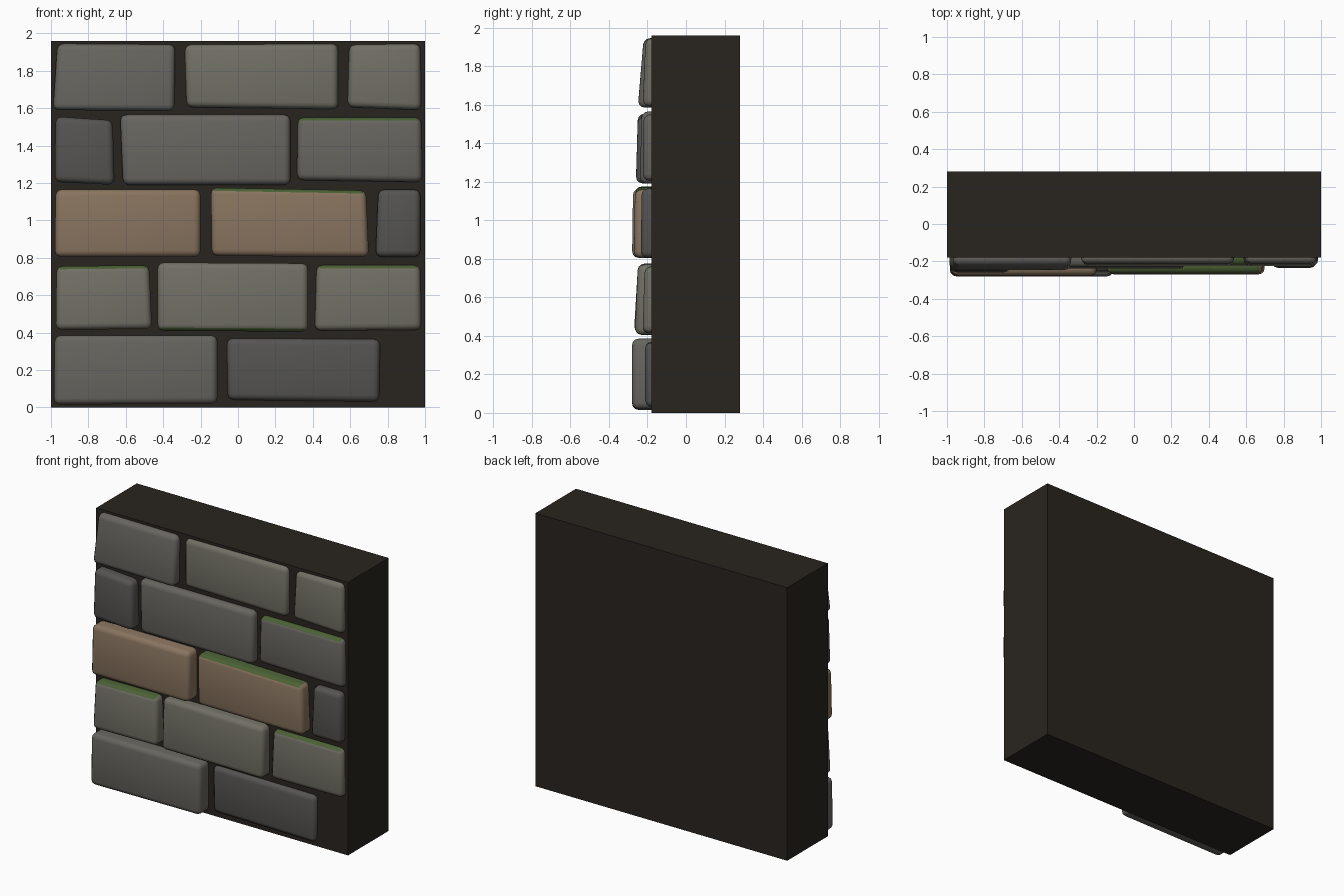
import bpy, bmesh

if "Cube" in bpy.data.objects:
    bpy.data.objects.remove(bpy.data.objects["Cube"])

def material(name, rgb):
    m = bpy.data.materials.new(name)
    m.diffuse_color = (*rgb, 1)
    m.use_nodes = True
    m.node_tree.nodes["Principled BSDF"].inputs["Base Color"].default_value = m.diffuse_color
    return m

MORTAR = material("mortar", (0.022, 0.018, 0.014))
MOSS = material("moss", (0.07, 0.12, 0.035))
TONES = {
    "grey": material("grey_stone", (0.135, 0.13, 0.115)),
    "olive": material("olive_stone", (0.165, 0.16, 0.13)),
    "dark": material("dark_stone", (0.09, 0.088, 0.083)),
    "tan": material("tan_stone", (0.25, 0.175, 0.115)),
}

def finish(bm, name, mats):
    bmesh.ops.recalc_face_normals(bm, faces=bm.faces)
    me = bpy.data.meshes.new(name)
    bm.to_mesh(me)
    bm.free()
    for m in mats:
        me.materials.append(m)
    ob = bpy.data.objects.new(name, me)
    bpy.context.collection.objects.link(ob)
    return ob

def box(name, corners, y_top, y_bottom, y_back, mats):
    """Block from a front outline: left-top, right-top, right-bottom, left-bottom."""
    bm = bmesh.new()
    ys = (y_top, y_top, y_bottom, y_bottom)
    front = [bm.verts.new((x, y, z)) for (x, z), y in zip(corners, ys)]
    back = [bm.verts.new((x, y_back, z)) for x, z in corners]
    bm.faces.new(front)
    bm.faces.new(back[::-1])
    for i in range(4):
        j = (i + 1) % 4
        bm.faces.new((front[i], back[i], back[j], front[j]))
    return bm

def stone(name, tl, tr, br, bl, y_top, y_bottom, tone, moss=0):
    """Rounded stone; moss 1 = on top edge, -1 = on bottom edge."""
    bm = box(name, (tl, tr, br, bl), y_top, y_bottom, -0.15, None)
    bmesh.ops.recalc_face_normals(bm, faces=bm.faces)
    edges = [e for e in bm.edges if min(v.co.y for v in e.verts) < -0.16]
    bmesh.ops.bevel(bm, geom=edges, offset=0.034, segments=3,
                    profile=0.5, affect='EDGES')
    bm.normal_update()
    for f in bm.faces:
        f.smooth = True
        if moss and f.normal.z * moss > 0.6 and abs(f.normal.x) < 0.3:
            f.material_index = 1
    ob = finish(bm, name, [TONES[tone], MOSS])
    bpy.context.view_layer.objects.active = ob
    ob.select_set(True)
    bpy.ops.object.shade_smooth_by_angle(angle=0.7)
    ob.select_set(False)

# Mortar core
finish(box("wall", ((-1, 1.96), (1, 1.96), (1, 0), (-1, 0)), -0.18, -0.18, 0.28, None),
       "wall_core", [MORTAR])

# Courses, bottom to top
courses = [
    [((-.98, .385), (-.11, .385), (-.11, .02), (-.985, .015), -.28, -.28, "grey"),
     ((-.06, .37), (.76, .365), (.755, .03), (-.055, .04), -.212, -.212, "dark")],
    [((-.97, .755), (-.475, .76), (-.46, .42), (-.975, .415), -.25, -.27, "olive", 1),
     ((-.43, .775), (.375, .77), (.375, .405), (-.43, .41), -.25, -.265, "olive", -1),
     ((.42, .76), (.975, .76), (.98, .415), (.41, .41), -.215, -.225, "olive", 1)],
    [((-.975, 1.165), (-.2, 1.165), (-.2, .805), (-.98, .805), -.275, -.28, "tan"),
     ((-.145, 1.175), (.685, 1.16), (.7, .805), (-.14, .81), -.265, -.27, "tan", 1),
     ((.75, 1.165), (.975, 1.165), (.975, .805), (.735, .805), -.23, -.235, "dark")],
    [((-.975, 1.555), (-.67, 1.535), (-.66, 1.19), (-.98, 1.205), -.25, -.26, "dark"),
     ((-.63, 1.565), (.28, 1.565), (.28, 1.19), (-.615, 1.19), -.23, -.24, "grey"),
     ((.32, 1.55), (.98, 1.55), (.985, 1.205), (.315, 1.215), -.22, -.225, "grey", 1)],
    [((-.965, 1.945), (-.335, 1.94), (-.34, 1.585), (-.99, 1.59), -.22, -.25, "grey"),
     ((-.285, 1.94), (.535, 1.945), (.535, 1.595), (-.275, 1.605), -.21, -.225, "olive"),
     ((.595, 1.94), (.975, 1.945), (.98, 1.59), (.585, 1.605), -.21, -.225, "olive")],
]
for r, course in enumerate(courses, 1):
    for c, spec in enumerate(course, 1):
        stone(f"stone_row{r}_{c}", *spec)
